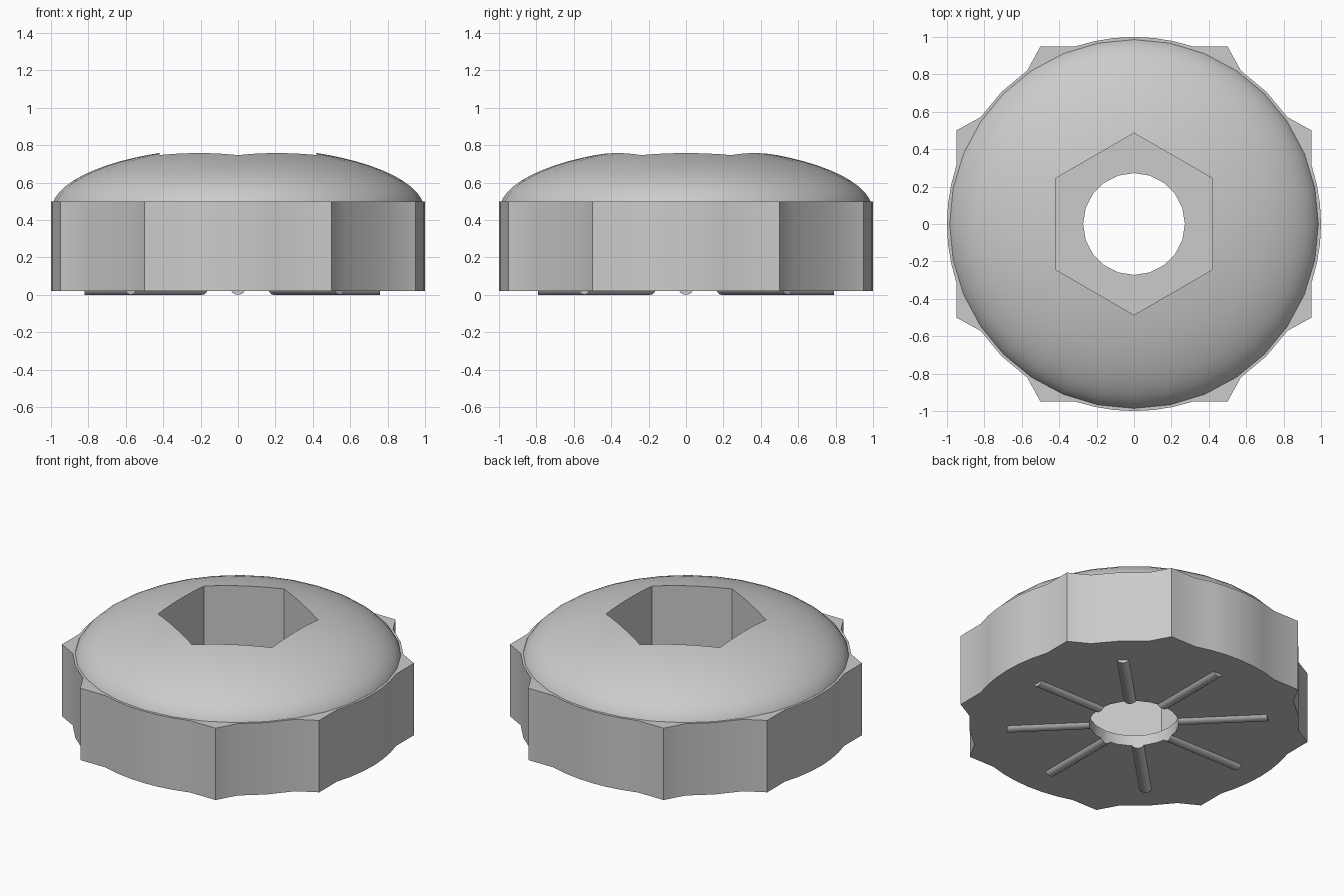
import bpy, bmesh
from math import sin, cos, pi, radians, atan2, asin, hypot
from mathutils import Matrix

old = bpy.data.objects.get("Cube")
if old:
    bpy.data.objects.remove(old, do_unlink=True)

grey = bpy.data.materials.new("plain grey")
grey.use_nodes = True
grey.diffuse_color = (0.6, 0.6, 0.6, 1)
grey.node_tree.nodes["Principled BSDF"].inputs["Base Color"].default_value = grey.diffuse_color


def make(name, bm):
    bmesh.ops.recalc_face_normals(bm, faces=bm.faces)
    mesh = bpy.data.meshes.new(name)
    bm.to_mesh(mesh)
    bm.free()
    mesh.materials.append(grey)
    ob = bpy.data.objects.new(name, mesh)
    bpy.context.collection.objects.link(ob)
    return ob


def prism(name, outline, z0, z1):
    bm = bmesh.new()
    base = bm.faces.new([bm.verts.new((x, y, z0)) for x, y in outline])
    top = bmesh.ops.extrude_face_region(bm, geom=[base])["geom"]
    verts = [v for v in top if isinstance(v, bmesh.types.BMVert)]
    bmesh.ops.translate(bm, verts=verts, vec=(0, 0, z1 - z0))
    if base not in bm.faces:
        bm.faces.new([v for v in bm.verts if v not in verts])
    return make(name, bm)


def ring(r, n, start=0):
    return [(r * cos(start + i * 2 * pi / n), r * sin(start + i * 2 * pi / n)) for i in range(n)]


def boolean(ob, other, operation):
    mod = ob.modifiers.new(operation.lower(), "BOOLEAN")
    mod.operation, mod.object, mod.solver = operation, other, "EXACT"
    bpy.context.view_layer.objects.active = ob
    bpy.ops.object.modifier_apply(modifier=mod.name)


def smooth(ob):
    bpy.ops.object.select_all(action="DESELECT")
    ob.select_set(True)
    bpy.context.view_layer.objects.active = ob
    bpy.ops.object.shade_smooth_by_angle(angle=radians(30))


# Lobed outline: a unit circle with a flat, cornered lobe on each of four sides
FLAT, CORNER = 0.95, 0.5
lobe_edge = pi / 2 - asin(FLAT)
notch = atan2(0.57, 0.82)
outline = []
for q in range(4):
    quarter = [(FLAT, -CORNER)]
    quarter += [(cos(a), sin(a)) for a in (lobe_edge * t / 3 for t in range(-3, 4))]
    quarter += [(FLAT, CORNER)]
    quarter += [(cos(a), sin(a)) for a in (notch + (pi / 2 - 2 * notch) * t / 2 for t in range(3))]
    c, s = round(cos(q * pi / 2)), round(sin(q * pi / 2))
    outline += [(x * c - y * s, x * s + y * c) for x, y in quarter]
body = prism("knob_body", outline, 0.02, 0.5)

# Domed cap
bm = bmesh.new()
bmesh.ops.create_uvsphere(bm, u_segments=32, v_segments=32, radius=1)
bmesh.ops.bisect_plane(bm, geom=bm.verts[:] + bm.edges[:] + bm.faces[:], plane_co=(0, 0, 0),
                       plane_no=(0, 0, 1), clear_inner=True)
bmesh.ops.holes_fill(bm, edges=[e for e in bm.edges if e.is_boundary])
bmesh.ops.transform(bm, verts=bm.verts, matrix=Matrix.Translation((0, 0, 0.45)) @ Matrix.Diagonal((0.998, 0.998, 0.34, 1)))
dome = make("domed_cap", bm)

# Hexagonal socket and round through hole
socket = prism("socket_cutter", ring(0.486, 6, pi / 2), 0.09, 1)
hole = prism("hole_cutter", ring(0.272, 20), -0.5, 1)
boolean(body, dome, "UNION")
boolean(body, socket, "DIFFERENCE")
boolean(body, hole, "DIFFERENCE")
bpy.data.objects.remove(dome, do_unlink=True)
smooth(body)

# Eight radial rods half sunk in the underside
bm = bmesh.new()
for i in range(8):
    a = i * pi / 4
    inner, outer = 0.2, 0.79 - 0.03 * cos(a)
    place = (Matrix.Rotation(a, 4, "Z") @ Matrix.Translation(((inner + outer) / 2, 0, 0.044))
             @ Matrix.Rotation(pi / 2, 4, "Y"))
    bmesh.ops.create_cone(bm, cap_ends=True, segments=16, radius1=0.044, radius2=0.044,
                          depth=outer - inner, matrix=place)
rods = make("underside_rods", bm)
boolean(rods, hole, "DIFFERENCE")
smooth(rods)

for cutter in (socket, hole):
    bpy.data.objects.remove(cutter, do_unlink=True)
